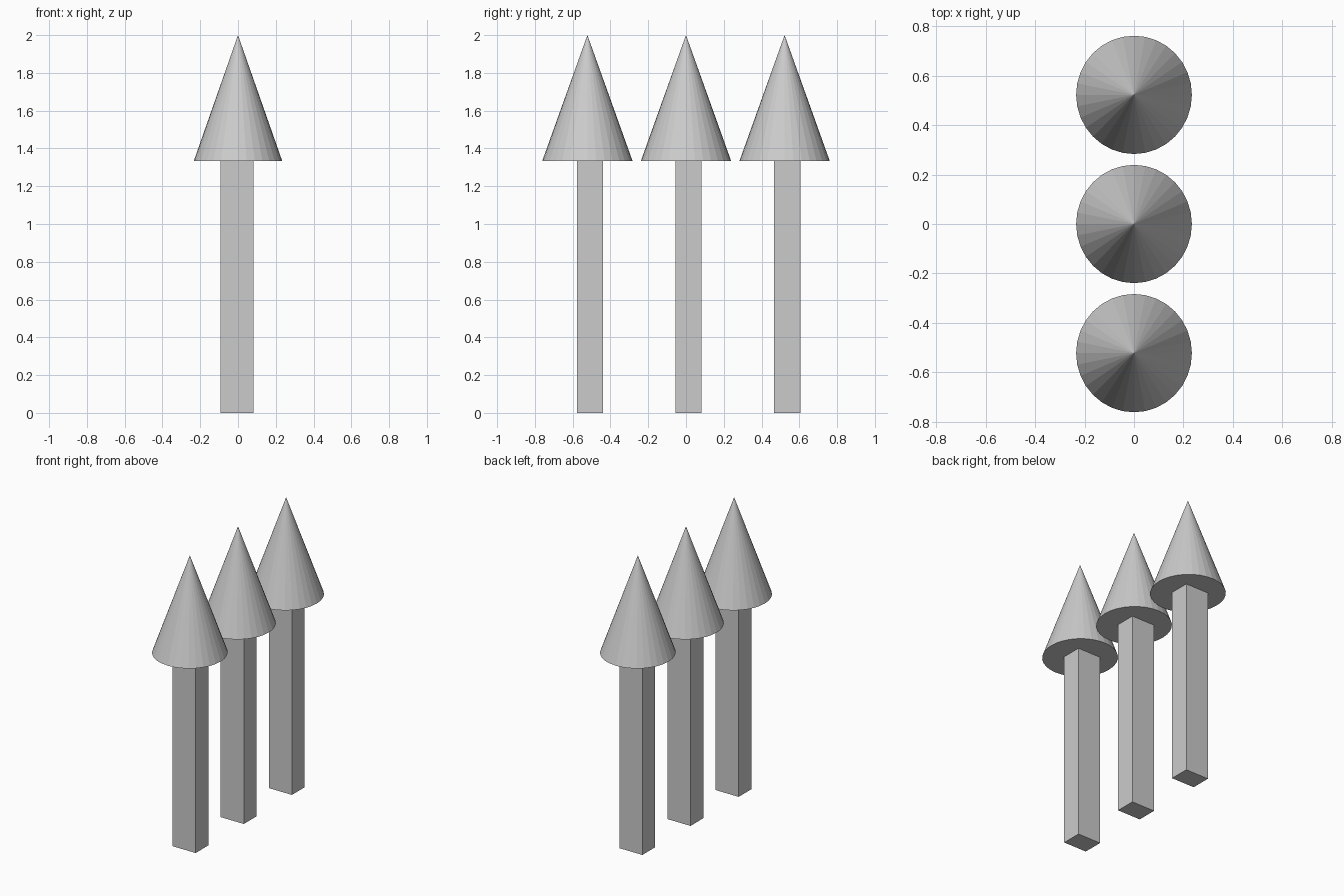
import bpy

if "Cube" in bpy.data.objects:
    bpy.data.objects.remove(bpy.data.objects["Cube"])

BASE_Z, TOP_Z = 1.334, 2.0      # underside and tip of the cones
RX, RY = 0.234, 0.239           # slightly oval cone radii
SPACING = 0.522


def post(name, y):
    # Square-cut post, slightly off the cone axis
    bpy.ops.mesh.primitive_cube_add(size=1, location=(-0.005, y + 0.014, BASE_Z / 2))
    ob = bpy.context.object
    ob.name = name
    ob.scale = (0.175, 0.138, BASE_Z)


def cone(name, y):
    # Flat-shaded pointed top with a closed underside
    bpy.ops.mesh.primitive_cone_add(vertices=32, radius1=1, radius2=0,
                                    depth=TOP_Z - BASE_Z,
                                    location=(0, y, (BASE_Z + TOP_Z) / 2))
    ob = bpy.context.object
    ob.name = name
    ob.scale = (RX, RY, 1)


# Row of three along y
for i, label in enumerate(("front", "middle", "back")):
    y = (i - 1) * SPACING
    post(label + "_post", y)
    cone(label + "_cone", y)
